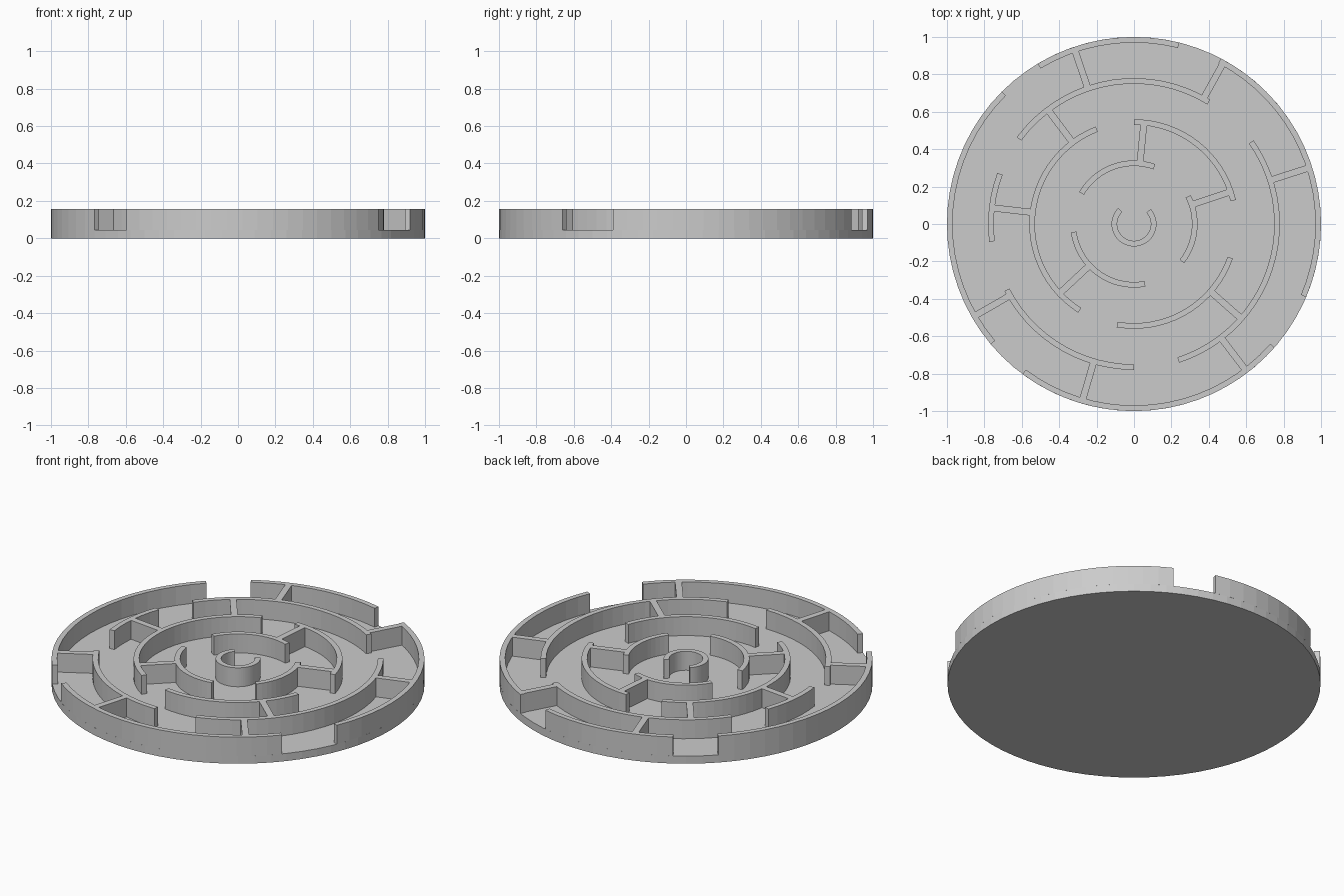
import bpy, bmesh
from math import cos, sin, radians, ceil

cube = bpy.data.objects.get("Cube")
if cube:
    bpy.data.objects.remove(cube, do_unlink=True)

FLOOR, TOP, WALL = 0.045, 0.157, 0.03

grey = bpy.data.materials.new("plain grey")
grey.use_nodes = True
grey.diffuse_color = (0.6, 0.6, 0.6, 1)
grey.node_tree.nodes["Principled BSDF"].inputs["Base Color"].default_value = (0.6, 0.6, 0.6, 1)


def polar(r, deg):
    return r * cos(radians(deg)), r * sin(radians(deg))


def prism(name, outline, z0, z1):
    """Extrude a flat outline upward into a solid."""
    bm = bmesh.new()
    face = bm.faces.new([bm.verts.new((x, y, z0)) for x, y in outline])
    extruded = bmesh.ops.extrude_face_region(bm, geom=[face])["geom"]
    for v in extruded:
        if isinstance(v, bmesh.types.BMVert):
            v.co.z = z1
    if not any(f.normal.z < -0.5 or f is face for f in bm.faces):
        bm.faces.new(face.verts)
    bmesh.ops.recalc_face_normals(bm, faces=bm.faces)
    mesh = bpy.data.meshes.new(name)
    bm.to_mesh(mesh)
    bm.free()
    mesh.materials.append(grey)
    obj = bpy.data.objects.new(name, mesh)
    bpy.context.collection.objects.link(obj)
    return obj


def arc_wall(name, outer, start, end):
    """Curved wall between two angles."""
    n = ceil((end - start) / 5)
    angles = [start + (end - start) * i / n for i in range(n + 1)]
    outline = [polar(outer, a) for a in angles]
    outline += [polar(outer - WALL, a) for a in reversed(angles)]
    return prism(name, outline, FLOOR, TOP)


def spoke_wall(name, inner, outer, deg, width=0.036):
    """Straight radial wall joining two rings."""
    c, s = polar(1, deg)
    h = width / 2
    corners = [(inner, -h), (outer, -h), (outer, h), (inner, h)]
    return prism(name, [(u * c - v * s, u * s + v * c) for u, v in corners], FLOOR, TOP)


# Round base
prism("base_disc", [polar(1, i * 5) for i in range(72)], 0, FLOOR)

# Ring walls: outer radius and the angle span of every piece
rings = {
    "rim": (1.0, [(-23, 62.3), (76, 121), (135, 220), (233.4, 318.7)]),
    "outer_ring": (0.78, [(-72, 35), (58.5, 143.5), (159.5, 187), (207.4, 270)]),
    "middle_ring": (0.56, [(13.3, 90), (111.5, 237.8), (260.5, 340.7)]),
    "inner_ring": (0.34, [(-38, 27), (70.5, 149.7), (187.5, 280.4)]),
    "centre_ring": (0.12, [(135, 402)]),
}
for name, (radius, spans) in rings.items():
    for i, (start, end) in enumerate(spans, 1):
        arc_wall(f"{name}_wall_{i}", radius, start, end)

# Radial walls between neighbouring rings
spokes = {
    "outer_spoke": (0.778, 0.973, [17.8, 61, 108.8, 210, 253.7, 307.4]),
    "middle_spoke": (0.558, 0.753, [127, 173.5, 318.6]),
    "inner_spoke": (0.338, 0.533, [18.5, 84.4, 223]),
}
for name, (inner, outer, angles) in spokes.items():
    for i, deg in enumerate(angles, 1):
        spoke_wall(f"{name}_{i}", inner, outer, deg)
